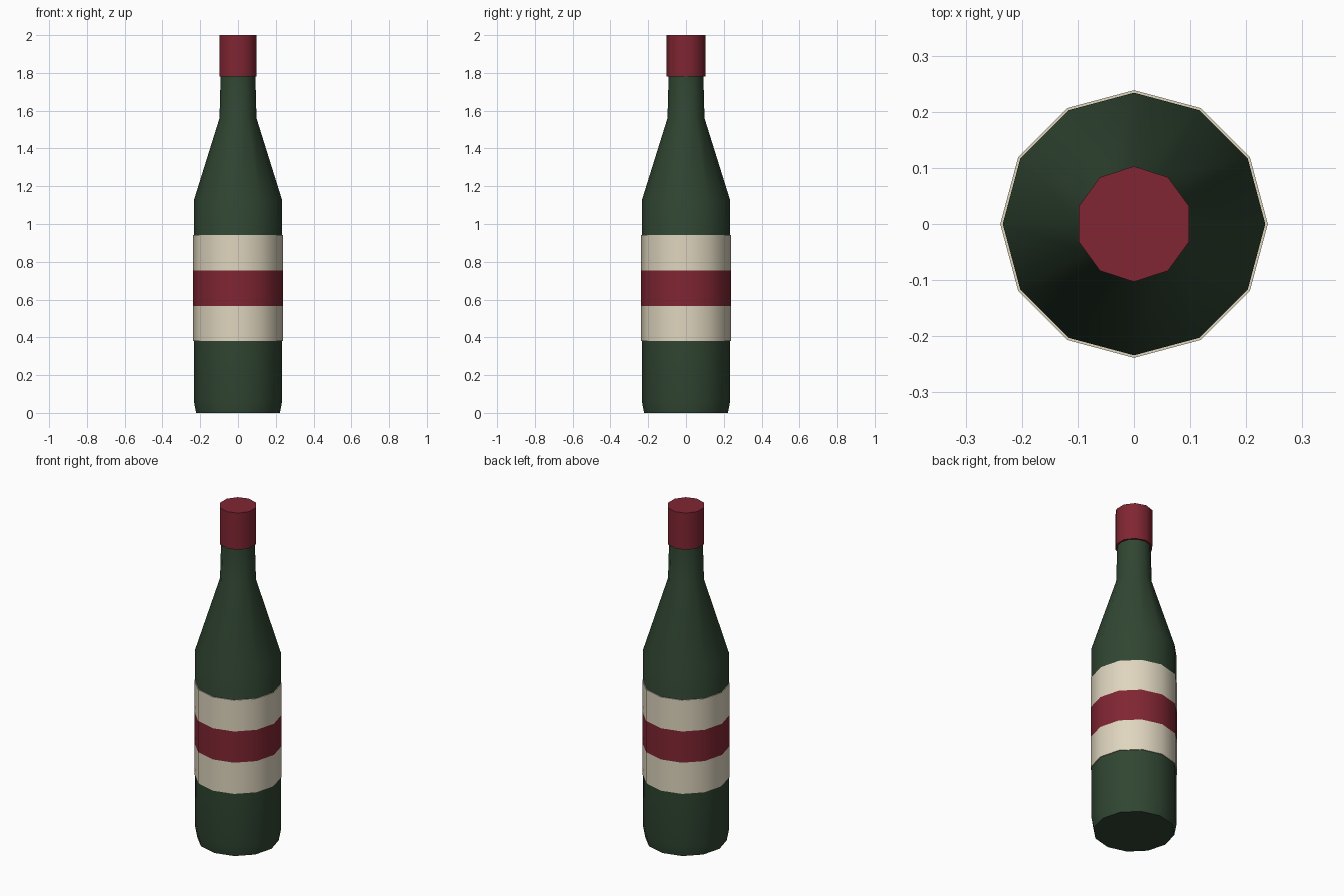
import bpy, bmesh, math

cube = bpy.data.objects.get("Cube")
if cube:
    bpy.data.objects.remove(cube)


def material(name, rgb):
    mat = bpy.data.materials.new(name)
    mat.use_nodes = True
    mat.diffuse_color = (*rgb, 1)
    mat.node_tree.nodes["Principled BSDF"].inputs["Base Color"].default_value = (*rgb, 1)
    return mat


green = material("bottle_green", (0.030, 0.061, 0.032))
red = material("wine_red", (0.216, 0.019, 0.032))
cream = material("cream_paper", (0.74, 0.67, 0.52))


def lathe(name, profile, sides, mats, capped=True, rule=None):
    """Turn a (radius, height) profile around z, with a corner on +y."""
    bm = bmesh.new()
    rings = []
    for radius, z in profile:
        angles = [math.pi / 2 + math.tau * i / sides for i in range(sides)]
        rings.append([bm.verts.new((radius * math.cos(a), radius * math.sin(a), z)) for a in angles])
    for low, high in zip(rings, rings[1:]):
        for i in range(sides):
            j = (i + 1) % sides
            bm.faces.new((low[i], low[j], high[j], high[i]))
    if capped:
        bm.faces.new(rings[0][::-1])
        bm.faces.new(rings[-1])
    if rule:
        for face in bm.faces:
            face.material_index = rule(face.calc_center_median())
    mesh = bpy.data.meshes.new(name)
    bm.to_mesh(mesh)
    bm.free()
    for mat in mats:
        mesh.materials.append(mat)
    obj = bpy.data.objects.new(name, mesh)
    bpy.context.collection.objects.link(obj)
    bpy.ops.object.select_all(action="DESELECT")
    obj.select_set(True)
    bpy.context.view_layer.objects.active = obj
    bpy.ops.object.shade_smooth_by_angle(angle=math.radians(40))
    return obj


# Glass: chamfered base, straight body, sloping shoulder, tapering neck
lathe("bottle_glass",
      [(0.222, 0), (0.234, 0.065), (0.234, 1.125), (0.098, 1.56), (0.091, 1.82)],
      12, [green])

# Label: thin sleeve with a red band between two cream ones
BOTTOM, BAND = 0.38, 0.187
outer = [(0.2385, BOTTOM + BAND * i) for i in range(4)]
lathe("label",
      [(0.23, BOTTOM)] + outer + [(0.23, BOTTOM + 3 * BAND)],
      12, [cream, red], capped=False,
      rule=lambda c: int(BOTTOM + BAND < c.z < BOTTOM + 2 * BAND))

# Foil cap over the top of the neck
lathe("foil_cap", [(0.103, 1.78), (0.103, 2)], 10, [red])
